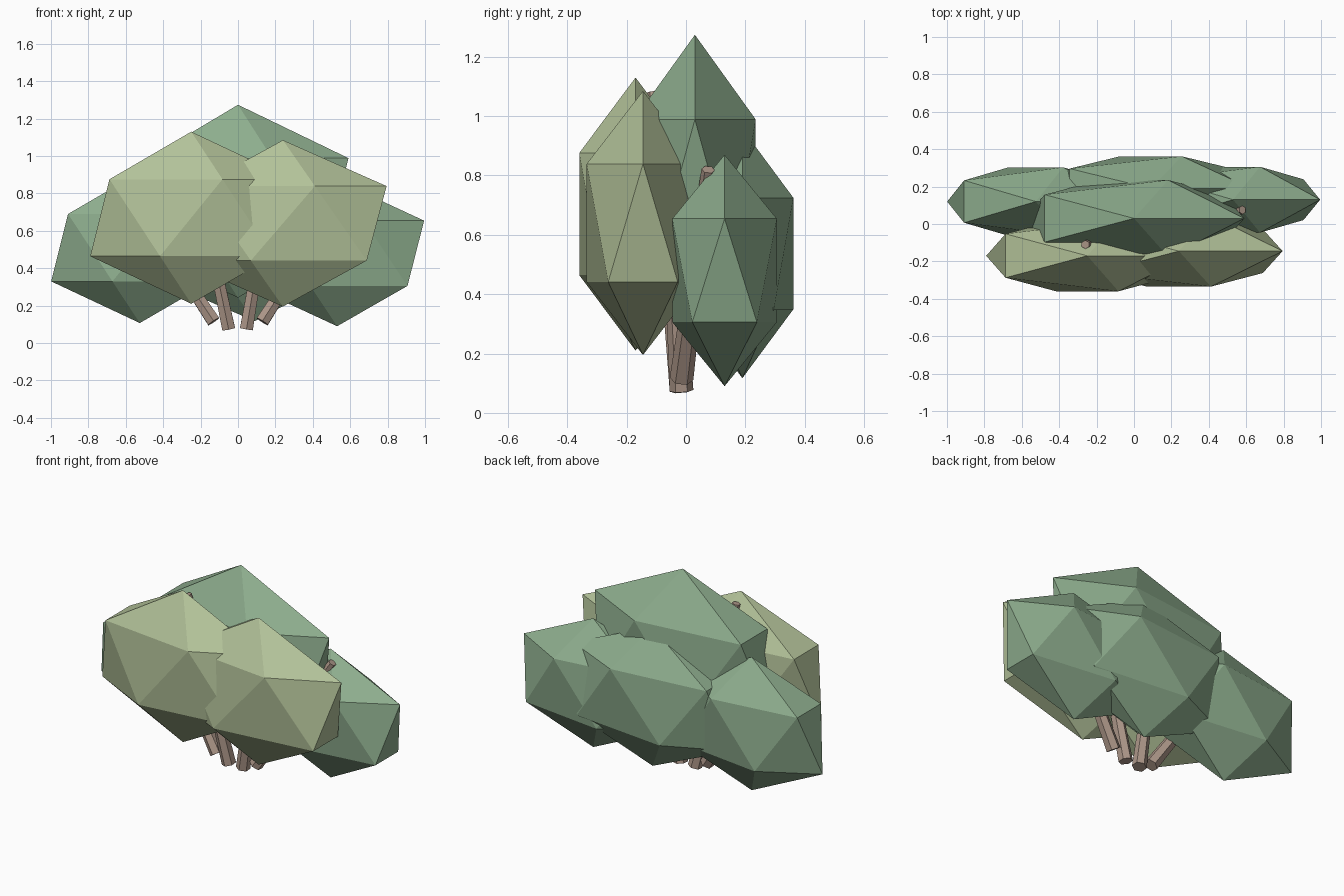
import bpy
from mathutils import Vector

if "Cube" in bpy.data.objects:
    bpy.data.objects.remove(bpy.data.objects["Cube"])


def material(name, rgb):
    m = bpy.data.materials.new(name)
    m.diffuse_color = (*rgb, 1)
    m.use_nodes = True
    m.node_tree.nodes["Principled BSDF"].inputs["Base Color"].default_value = m.diffuse_color
    return m


dark_leaf = material("dark_leaf", (0.27, 0.42, 0.27))
light_leaf = material("light_leaf", (0.45, 0.54, 0.32))
bark = material("bark", (0.42, 0.31, 0.25))


def clump(name, centre, size, mat):
    bpy.ops.mesh.primitive_ico_sphere_add(subdivisions=1, radius=1, location=centre)
    ob = bpy.context.object
    ob.name = name
    ob.scale = size
    ob.data.materials.append(mat)


def stem(name, base, tip, r_base=0.04, r_tip=0.023):
    base, tip = Vector(base), Vector(tip)
    axis = tip - base
    bpy.ops.mesh.primitive_cone_add(vertices=6, radius1=r_base, radius2=r_tip,
                                    depth=axis.length, location=(base + tip) / 2)
    ob = bpy.context.object
    ob.name = name
    ob.rotation_mode = 'QUATERNION'
    # swing upright axis onto the stem without twisting
    ob.rotation_quaternion = Vector((0, 0, 1)).rotation_difference(axis)
    ob.data.materials.append(bark)


# Faceted, flattened leaf clumps
clump("front_left_foliage", (-0.25, -0.17, 0.67), (0.604, 0.223, 0.46), light_leaf)
clump("front_right_foliage", (0.24, -0.145, 0.64), (0.62, 0.223, 0.445), light_leaf)
clump("top_foliage", (0, 0.03, 0.758), (0.66, 0.241, 0.516), dark_leaf)
clump("left_foliage", (-0.525, 0.12, 0.51), (0.53, 0.215, 0.403), dark_leaf)
clump("right_foliage", (0.53, 0.13, 0.48), (0.52, 0.207, 0.39), dark_leaf)
clump("back_foliage", (0.09, 0.19, 0.537), (0.60, 0.202, 0.42), dark_leaf)

# Tapered six-sided stems fanning out from the root
stem("outer_left_stem", (-0.13, -0.015, 0.115), (-0.57, 0.07, 0.78))
stem("inner_left_stem", (-0.05, -0.015, 0.075), (-0.26, -0.11, 1.08))
stem("inner_right_stem", (0.045, -0.015, 0.075), (0.20, -0.07, 1.0))
stem("outer_right_stem", (0.13, -0.015, 0.115), (0.58, 0.075, 0.82))
